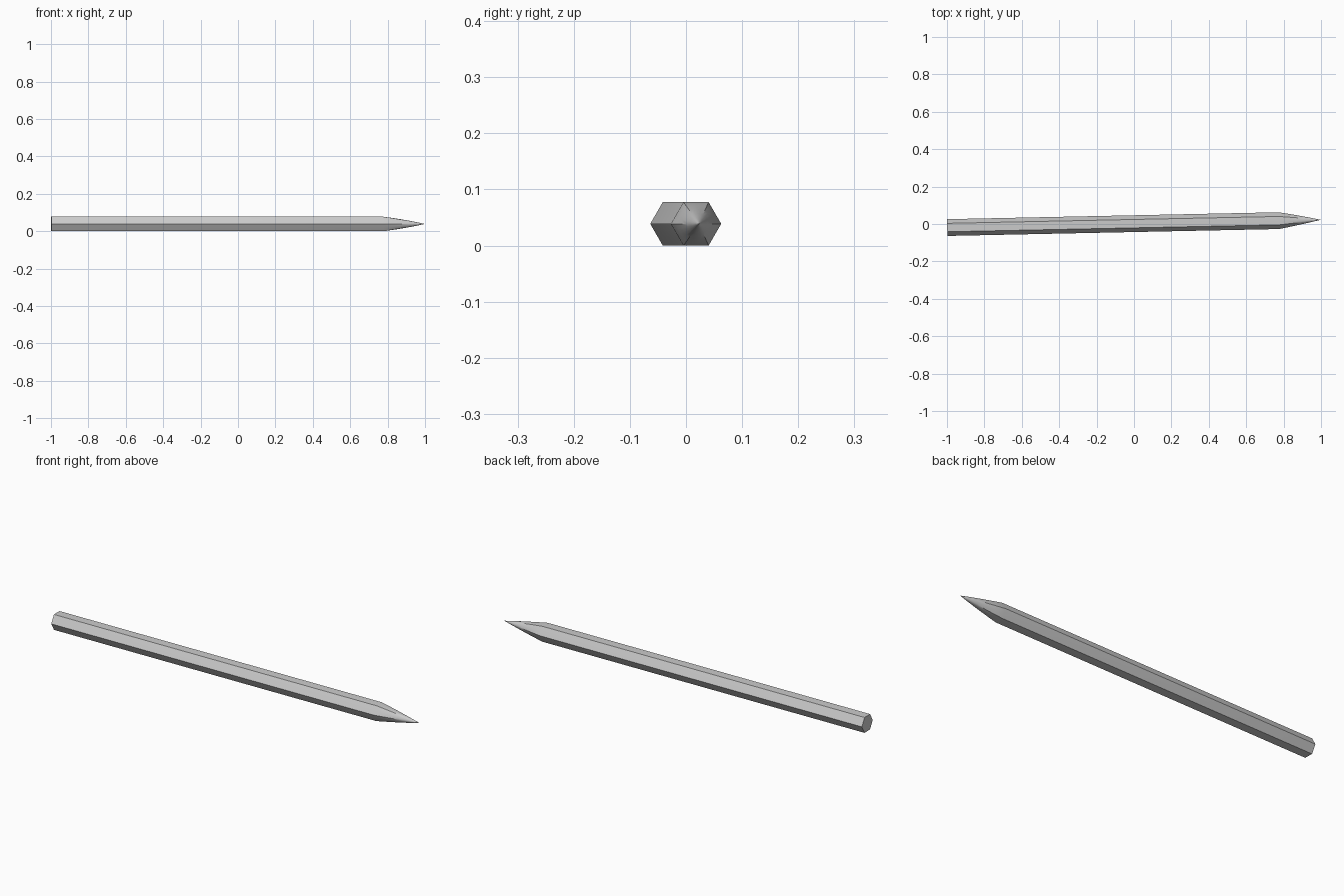
import bpy, bmesh, math
from mathutils import Matrix

if "Cube" in bpy.data.objects:
    bpy.data.objects.remove(bpy.data.objects["Cube"])

R = 0.0448          # corner radius of the hexagonal shaft
APO = R * math.cos(math.pi / 6)
SIDES = 24          # four segments per flat
SHOULDER, TIP = 0.775, 0.999


def ring(bm, x, r, hexness):
    """Cross-section blending from a circle (0) to a hexagon (1)."""
    verts = []
    for i in range(SIDES):
        a = 2 * math.pi * i / SIDES
        local = (a % (math.pi / 3)) - math.pi / 6
        hex_r = math.cos(math.pi / 6) / math.cos(local)
        d = r * (hexness * hex_r + 1 - hexness)
        verts.append(bm.verts.new((x, d * math.cos(a), d * math.sin(a))))
    return verts


bm = bmesh.new()
# straight hexagonal shaft
rings = [ring(bm, -0.999, R, 1), ring(bm, SHOULDER, R, 1)]
# sharpened end, turning from hexagonal to round
for t in (0.2, 0.4, 0.6, 0.8, 0.97):
    r = R * ((1 - t) + 0.12 * t * (1 - t))
    rings.append(ring(bm, SHOULDER + t * (TIP - SHOULDER), r, (1 - t) ** 1.2))
for a, b in zip(rings, rings[1:]):
    for i in range(SIDES):
        j = (i + 1) % SIDES
        bm.faces.new((a[i], a[j], b[j], b[i]))
bm.faces.new(rings[0])
# point
point = bm.verts.new((TIP, 0, 0))
for i in range(SIDES):
    bm.faces.new((rings[-1][i], rings[-1][(i + 1) % SIDES], point))
bmesh.ops.recalc_face_normals(bm, faces=bm.faces)

# lies on a flat, turned slightly about the vertical
bm.transform(Matrix.Translation((0, 0.0018, APO)) @ Matrix.Rotation(math.atan(0.0208), 4, 'Z'))
mesh = bpy.data.meshes.new("pencil")
bm.to_mesh(mesh)
bm.free()
pencil = bpy.data.objects.new("pencil", mesh)
bpy.context.collection.objects.link(pencil)
bpy.context.view_layer.objects.active = pencil
pencil.select_set(True)
bpy.ops.object.shade_smooth_by_angle(angle=math.radians(30))
